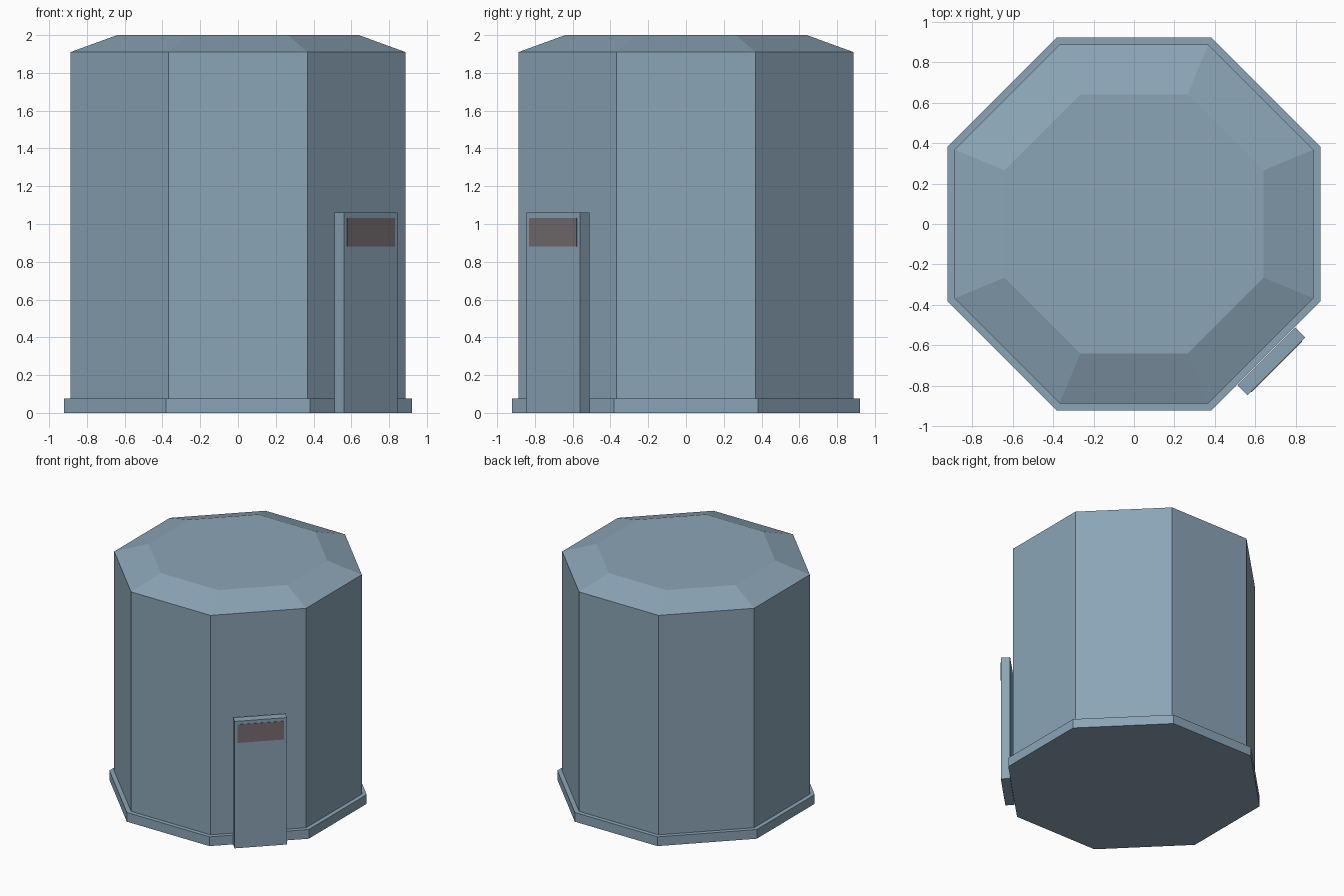
import bpy, bmesh, math
from mathutils import Matrix

if "Cube" in bpy.data.objects:
    bpy.data.objects.remove(bpy.data.objects["Cube"])


def material(name, rgb):
    m = bpy.data.materials.new(name)
    m.diffuse_color = (*rgb, 1)
    m.use_nodes = True
    m.node_tree.nodes["Principled BSDF"].inputs["Base Color"].default_value = m.diffuse_color
    return m


STEEL = material("blue grey", (0.26, 0.375, 0.47))
DARK = material("dark warm grey", (0.19, 0.16, 0.17))


def finish(name, bm, mat):
    bmesh.ops.recalc_face_normals(bm, faces=bm.faces)
    me = bpy.data.meshes.new(name)
    bm.to_mesh(me)
    bm.free()
    me.materials.append(mat)
    ob = bpy.data.objects.new(name, me)
    bpy.context.collection.objects.link(ob)
    return ob


def octagon_stack(name, levels, mat):
    """Closed octagonal solid through (apothem, z) levels."""
    bm = bmesh.new()
    rings = []
    for apothem, z in levels:
        r = apothem / math.cos(math.pi / 8)
        rings.append([bm.verts.new((r * math.cos(a), r * math.sin(a), z))
                      for a in (math.pi / 8 + i * math.pi / 4 for i in range(8))])
    for lo, hi in zip(rings, rings[1:]):
        for i in range(8):
            j = (i + 1) % 8
            bm.faces.new((lo[i], lo[j], hi[j], hi[i]))
    bm.faces.new(rings[0][::-1])
    bm.faces.new(rings[-1])
    return finish(name, bm, mat)


def facet_box(name, d0, d1, half_width, z0, z1, mat):
    """Box lying along the front-right facet, between distances d0 and d1."""
    bm = bmesh.new()
    bmesh.ops.create_cube(bm, size=1)
    m = (Matrix.Rotation(-math.pi / 4, 4, 'Z')
         @ Matrix.Translation(((d0 + d1) / 2, 0, (z0 + z1) / 2))
         @ Matrix.Diagonal((d1 - d0, 2 * half_width, z1 - z0, 1)))
    bmesh.ops.transform(bm, matrix=m, verts=bm.verts)
    return finish(name, bm, mat)


# Tank with footing lip and chamfered roof
octagon_stack("tank_body", [(0.922, 0), (0.922, 0.077), (0.887, 0.077),
                            (0.887, 1.91), (0.64, 2.0)], STEEL)
# Upright panel and its dark plate
facet_box("control_panel", 0.924, 0.995, 0.201, 0, 1.06, STEEL)
facet_box("panel_plate", 0.990, 0.998, 0.178, 0.88, 1.033, DARK)
